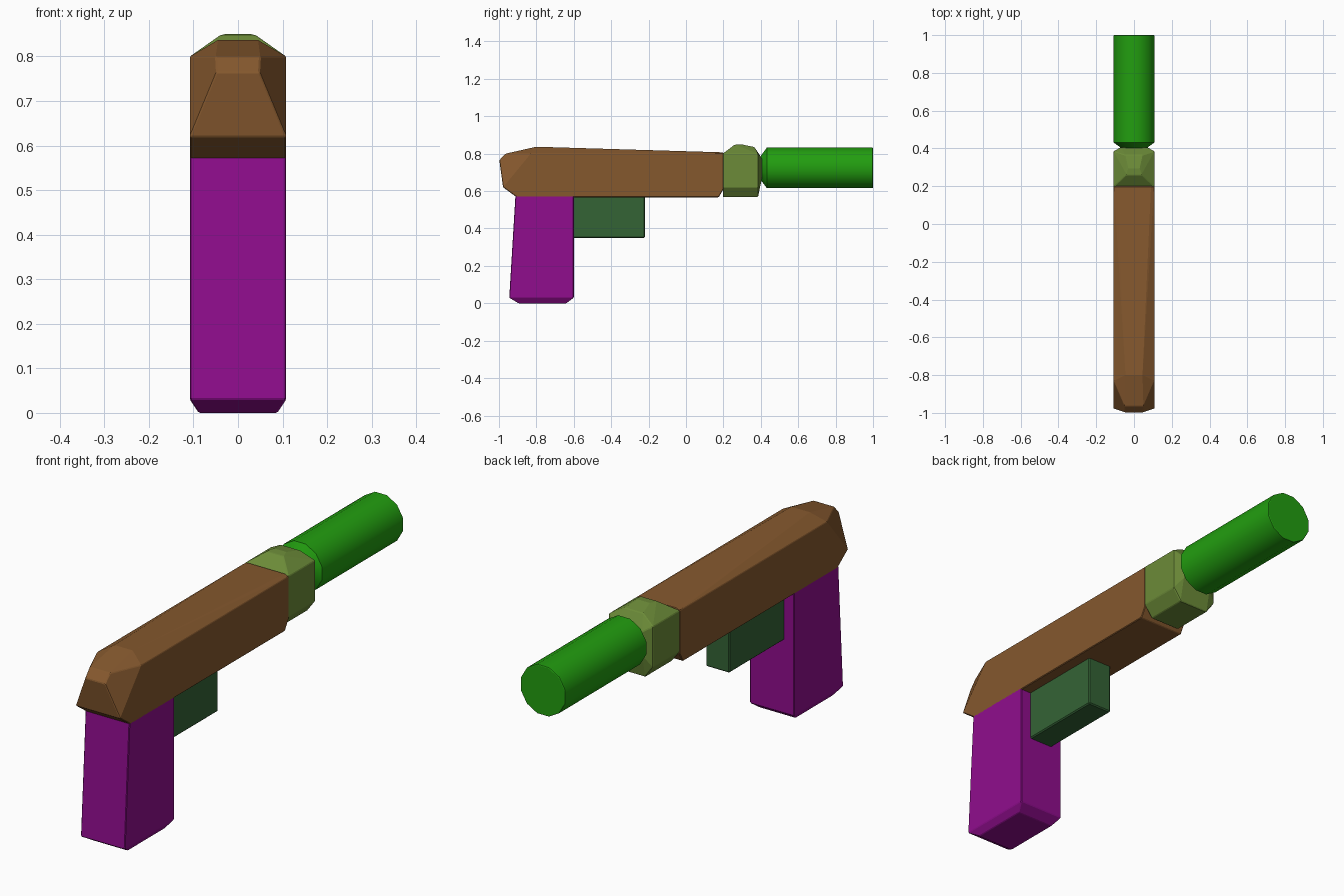
import bpy, bmesh, math
from mathutils import Matrix

cube = bpy.data.objects.get("Cube")
if cube:
    bpy.data.objects.remove(cube, do_unlink=True)


def material(name, rgb):
    m = bpy.data.materials.new(name)
    m.use_nodes = True
    m.diffuse_color = (*rgb, 1)
    m.node_tree.nodes["Principled BSDF"].inputs["Base Color"].default_value = (*rgb, 1)
    return m


def finish(name, bm, mat, bevel=0.0):
    bmesh.ops.recalc_face_normals(bm, faces=bm.faces)
    mesh = bpy.data.meshes.new(name)
    bm.to_mesh(mesh)
    bm.free()
    mesh.materials.append(mat)
    obj = bpy.data.objects.new(name, mesh)
    bpy.context.collection.objects.link(obj)
    if bevel:
        mod = obj.modifiers.new("soft_edges", 'BEVEL')
        mod.width = bevel
        mod.segments = 1
        mod.limit_method = 'ANGLE'
        mod.angle_limit = math.radians(30)
    return obj


def faceted(name, half_points, mat, bevel=0.003):
    """Convex faceted solid from (half width, y, z) corners mirrored in x."""
    bm = bmesh.new()
    for x, y, z in half_points:
        for side in (-1, 1):
            bm.verts.new((side * x, y, z))
    res = bmesh.ops.convex_hull(bm, input=bm.verts)
    loose = [v for v in bm.verts if not v.link_faces]
    bmesh.ops.delete(bm, geom=loose, context='VERTS')
    bmesh.ops.dissolve_limit(bm, angle_limit=math.radians(1), verts=bm.verts, edges=bm.edges)
    return finish(name, bm, mat, bevel)


brown = material("brown", (0.235, 0.098, 0.027))
purple = material("purple", (0.28, 0.004, 0.27))
bright_green = material("bright_green", (0.016, 0.34, 0.005))
dark_green = material("dark_green", (0.034, 0.125, 0.036))
olive = material("olive", (0.15, 0.26, 0.04))

W = 0.108  # half width of the main parts

# Long upper body with a wedge-shaped front end and tapered top
faceted("upper_body", [
    (0.048, -0.998, 0.765), (0.05, -0.965, 0.80), (0.045, -0.8, 0.837),
    (W, -0.978, 0.62), (W, -0.905, 0.567), (W, -0.83, 0.80),
    (0.09, 0.2, 0.807), (W, 0.2, 0.80), (W, 0.2, 0.61), (W, 0.175, 0.567),
], brown)

# Grip with chamfered foot
faceted("grip", [
    (W, -0.912, 0.575), (W, -0.6, 0.575), (W, -0.945, 0.03), (W, -0.6, 0.03),
    (0.088, -0.895, 0), (0.088, -0.64, 0),
], purple)

# Narrow block under the body
faceted("trigger_block", [
    (0.058, y, z) for y in (-0.61, -0.22) for z in (0.35, 0.575)
], dark_green, 0.005)

# Collar at the end of the body, humped on top
faceted("collar", [
    (W, 0.197, 0.80), (W, 0.197, 0.62), (0.07, 0.197, 0.568),
    (0.04, 0.26, 0.848), (0.03, 0.295, 0.85), (0.045, 0.365, 0.836),
    (W, 0.385, 0.80), (W, 0.385, 0.62), (0.07, 0.385, 0.568),
    (0.07, 0.406, 0.775), (0.07, 0.406, 0.67),
], olive)

# Barrel tube with a chamfered inner end
bm = bmesh.new()
sides, centre = 12, 0.724
rings = []
for y, r in ((0.402, 0.07), (0.432, 0.112), (0.998, 0.112), (1.0, 0.109)):
    ring = []
    for i in range(sides):
        a = (i + 0.5) * math.tau / sides
        ring.append(bm.verts.new((r * math.cos(a), y, centre + r * math.sin(a))))
    rings.append(ring)
for a, b in zip(rings, rings[1:]):
    for i in range(sides):
        j = (i + 1) % sides
        bm.faces.new((a[i], a[j], b[j], b[i]))
bm.faces.new(rings[0])
bm.faces.new(rings[-1])
tube = finish("barrel_tube", bm, bright_green)
bpy.context.view_layer.objects.active = tube
tube.select_set(True)
bpy.ops.object.shade_smooth_by_angle(angle=math.radians(33))
tube.select_set(False)
